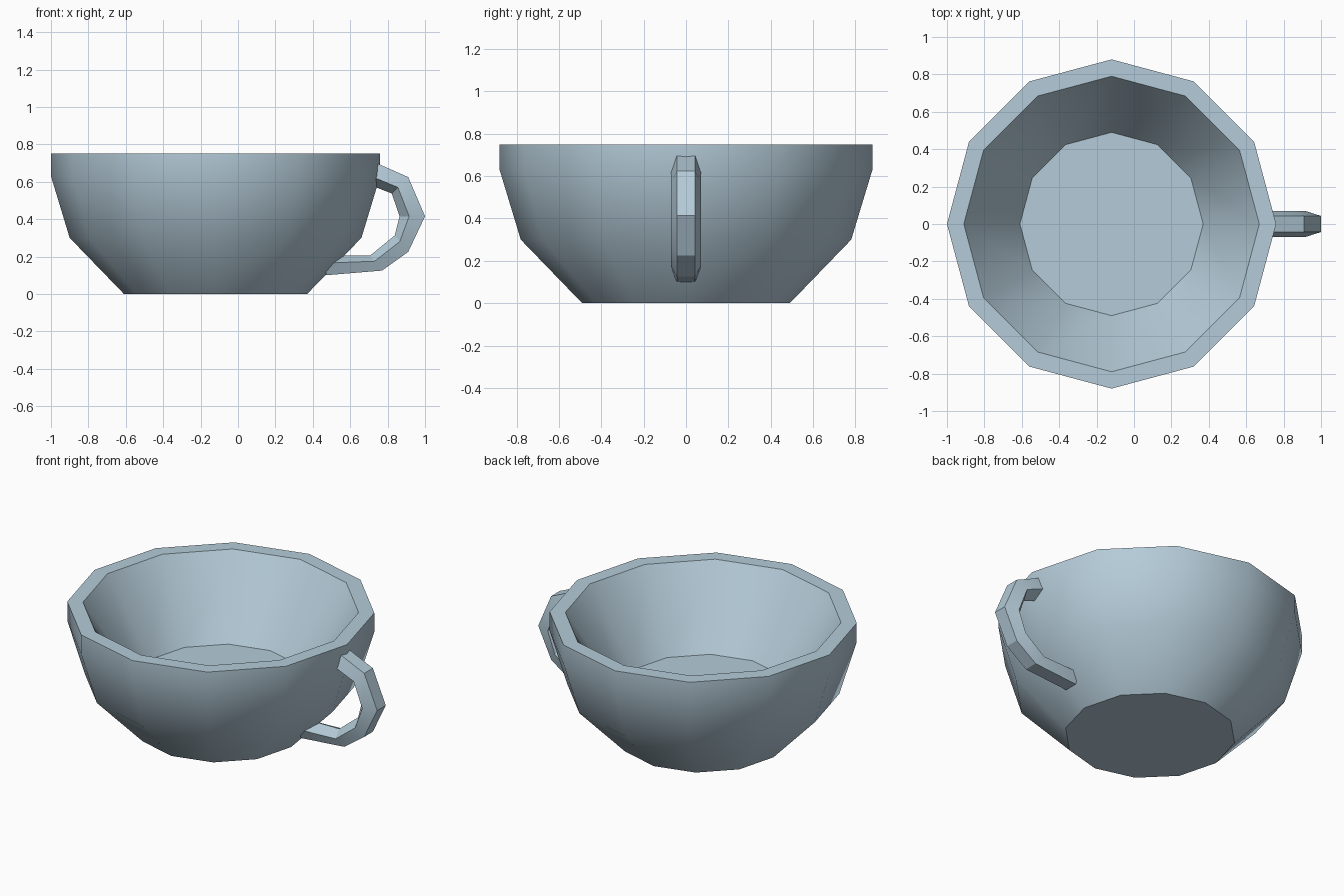
import bpy, bmesh, math
from mathutils import Vector

if "Cube" in bpy.data.objects:
    bpy.data.objects.remove(bpy.data.objects["Cube"])

glaze = bpy.data.materials.new("pale_blue_grey")
glaze.diffuse_color = (0.46, 0.60, 0.69, 1)
glaze.use_nodes = True
glaze.node_tree.nodes["Principled BSDF"].inputs["Base Color"].default_value = glaze.diffuse_color


def loft(name, rings, smooth_angle):
    """Skin a list of closed rings and cap both ends."""
    bm = bmesh.new()
    loops = [[bm.verts.new(p) for p in ring] for ring in rings]
    n = len(loops[0])
    for a, b in zip(loops, loops[1:]):
        for i in range(n):
            j = (i + 1) % n
            bm.faces.new((a[i], a[j], b[j], b[i]))
    bm.faces.new(loops[0][::-1])
    bm.faces.new(loops[-1])
    bmesh.ops.recalc_face_normals(bm, faces=bm.faces[:])
    mesh = bpy.data.meshes.new(name)
    bm.to_mesh(mesh)
    bm.free()
    mesh.materials.append(glaze)
    obj = bpy.data.objects.new(name, mesh)
    bpy.context.collection.objects.link(obj)
    bpy.ops.object.select_all(action='DESELECT')
    bpy.context.view_layer.objects.active = obj
    obj.select_set(True)
    bpy.ops.object.shade_smooth_by_angle(angle=math.radians(smooth_angle))
    return obj


# Cup bowl: twelve-sided outer wall, flat rim, inner wall and raised floor
CX, SIDES = -0.12, 12
profile = [(0.49, 0), (0.78, 0.30), (0.88, 0.63), (0.88, 0.75),
           (0.79, 0.75), (0.49, 0.29)]
loft("cup_bowl", [[(CX + r * math.cos(math.tau * i / SIDES),
                    r * math.sin(math.tau * i / SIDES), z)
                   for i in range(SIDES)] for r, z in profile], 35)

# Handle: five-sided bar; each station gives its outer edge and its widest line
stations = [((0.74, 0.70), (0.71, 0.63)),
            ((0.91, 0.625), (0.855, 0.57)),
            ((1.00, 0.415), (0.915, 0.415)),
            ((0.91, 0.225), (0.865, 0.28)),
            ((0.77, 0.125), (0.73, 0.175)),
            ((0.47, 0.10), (0.47, 0.165))]
section = [(0, -0.043), (1, -0.07), (1.6, 0), (1, 0.07), (0, 0.043)]
rings = []
for outer, wide in stations:
    o, w = Vector(outer), Vector(wide)
    ring = []
    for t, y in section:
        p = o.lerp(w, t) if t <= 1 else o + (w - o) * t
        ring.append((p.x, y, p.y))
    rings.append(ring)
loft("cup_handle", rings, 20)
